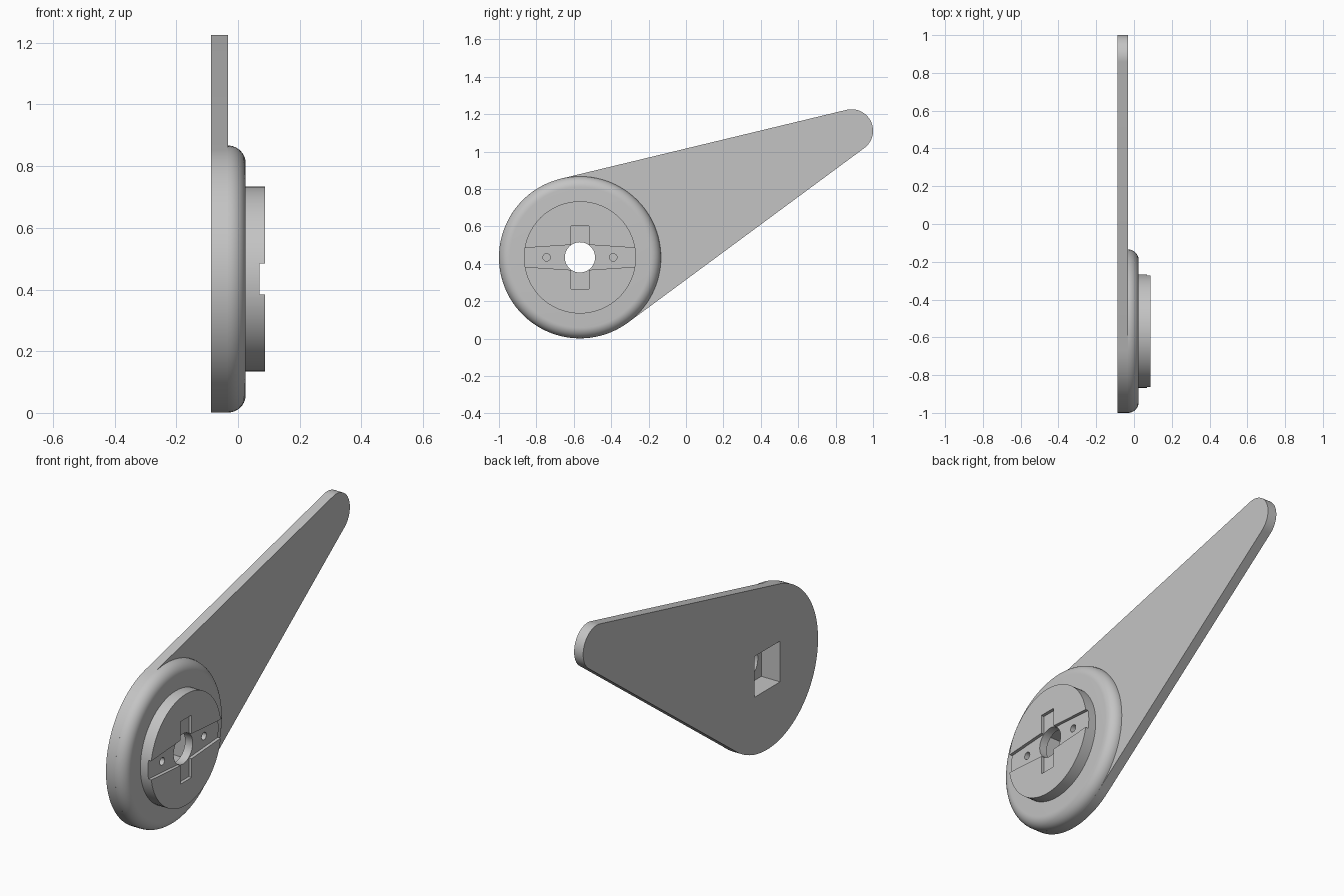
import bpy, bmesh, math
from mathutils import Vector, Matrix

if "Cube" in bpy.data.objects:
    bpy.data.objects.remove(bpy.data.objects["Cube"], do_unlink=True)

HUB = (-0.567, 0.434)      # hub axis in (y, z)
TIP = (0.885, 1.111)       # centre of the rounded arm end
R_HUB, R_TIP = 0.433, 0.115
X_BACK, X_ARM, X_DOME, X_BOSS = -0.087, -0.033, 0.025, 0.087

grey = bpy.data.materials.new("plain grey")
grey.use_nodes = True
GREY = (0.55, 0.55, 0.55, 1)
grey.diffuse_color = GREY
grey.node_tree.nodes["Principled BSDF"].inputs["Base Color"].default_value = GREY


def arc(centre, r, a0=0.0, a1=math.tau, n=64, closed=True):
    steps = n if closed else n + 1
    angles = [a0 + (a1 - a0) * i / n for i in range(steps)]
    return [(centre[0] + r * math.cos(a), centre[1] + r * math.sin(a)) for a in angles]


def finish(name, bm):
    bmesh.ops.recalc_face_normals(bm, faces=bm.faces)
    mesh = bpy.data.meshes.new(name)
    bm.to_mesh(mesh)
    bm.free()
    mesh.materials.append(grey)
    obj = bpy.data.objects.new(name, mesh)
    bpy.context.collection.objects.link(obj)
    return obj


def prism(name, outline, x0, x1):
    """Extrude a (y, z) outline along x."""
    bm = bmesh.new()
    face = bm.faces.new([bm.verts.new((x0, y, z)) for y, z in outline])
    new = bmesh.ops.extrude_face_region(bm, geom=[face])["geom"]
    bmesh.ops.translate(bm, vec=(x1 - x0, 0, 0),
                        verts=[v for v in new if isinstance(v, bmesh.types.BMVert)])
    return finish(name, bm)


def lathe(name, profile, n=96):
    """Spin an (x, radius) profile about the hub axis."""
    bm = bmesh.new()
    centre = Vector((0, *HUB))
    verts = [bm.verts.new((x, HUB[0], HUB[1] + r)) for x, r in profile]
    edges = [bm.edges.new(pair) for pair in zip(verts, verts[1:])]
    bmesh.ops.spin(bm, geom=verts + edges, cent=centre, axis=(1, 0, 0),
                   angle=math.tau, steps=n, use_merge=True)
    bmesh.ops.remove_doubles(bm, verts=bm.verts, dist=0.0001)
    return finish(name, bm)


def cut(obj, cutters):
    for cutter in cutters:
        mod = obj.modifiers.new("cut", "BOOLEAN")
        mod.operation, mod.solver, mod.object = "DIFFERENCE", "EXACT", cutter
        bpy.context.view_layer.objects.active = obj
        bpy.ops.object.modifier_apply(modifier=mod.name)


# Arm: tangent hull of the hub circle and the tip circle
dy, dz = TIP[0] - HUB[0], TIP[1] - HUB[1]
lean = math.atan2(dz, dy)
spread = math.acos((R_HUB - R_TIP) / math.hypot(dy, dz))
outline = arc(TIP, R_TIP, lean - spread, lean + spread, 32, False)
outline += arc(HUB, R_HUB, lean + spread, lean - spread + math.tau, 64, False)
arm = prism("arm_plate", outline, X_BACK, X_ARM)

# Hub dome with a rounded front rim
fillet = X_DOME - X_ARM
rim = [(X_ARM + fillet * math.sin(t), R_HUB - fillet + fillet * math.cos(t))
       for t in (math.pi / 2 * i / 10 for i in range(11))]
dome = lathe("hub_dome", [(X_ARM, 0)] + rim + [(X_DOME, 0)])

# Raised round boss
boss = prism("coupling_boss", arc(HUB, 0.3), X_DOME, X_BOSS)

# Square socket through the back
s = 0.11
square = [(HUB[0] + a * s, HUB[1] + b * s) for a, b in ((-1, -1), (1, -1), (1, 1), (-1, 1))]
socket = prism("socket_cutter", square, -0.3, 0.3)
cut(arm, [socket])
cut(dome, [socket])

# Tapered cross groove, shaft hole and two blind pin holes in the boss
quarter = [(0.35, 0.047), (0.048, 0.067), (0.048, 0.168)]
loop = quarter + [(-y, z) for y, z in reversed(quarter)]
loop += [(-y, -z) for y, z in loop]
groove = prism("groove_cutter", [(HUB[0] + y, HUB[1] + z) for y, z in loop], 0.07, 0.2)
shaft = prism("shaft_cutter", arc(HUB, 0.081, n=48), -0.3, 0.3)
pins = [prism("pin_cutter", arc((HUB[0] + side * 0.178, HUB[1]), 0.02, n=24), 0.035, 0.2)
        for side in (-1, 1)]
cut(boss, [groove, shaft] + pins)

for cutter in [socket, groove, shaft] + pins:
    bpy.data.objects.remove(cutter, do_unlink=True)

# Smooth round surfaces, sharp edges kept
bpy.ops.object.select_all(action="DESELECT")
for part in (arm, dome, boss):
    part.select_set(True)
bpy.context.view_layer.objects.active = arm
bpy.ops.object.shade_smooth_by_angle(angle=math.radians(30))
